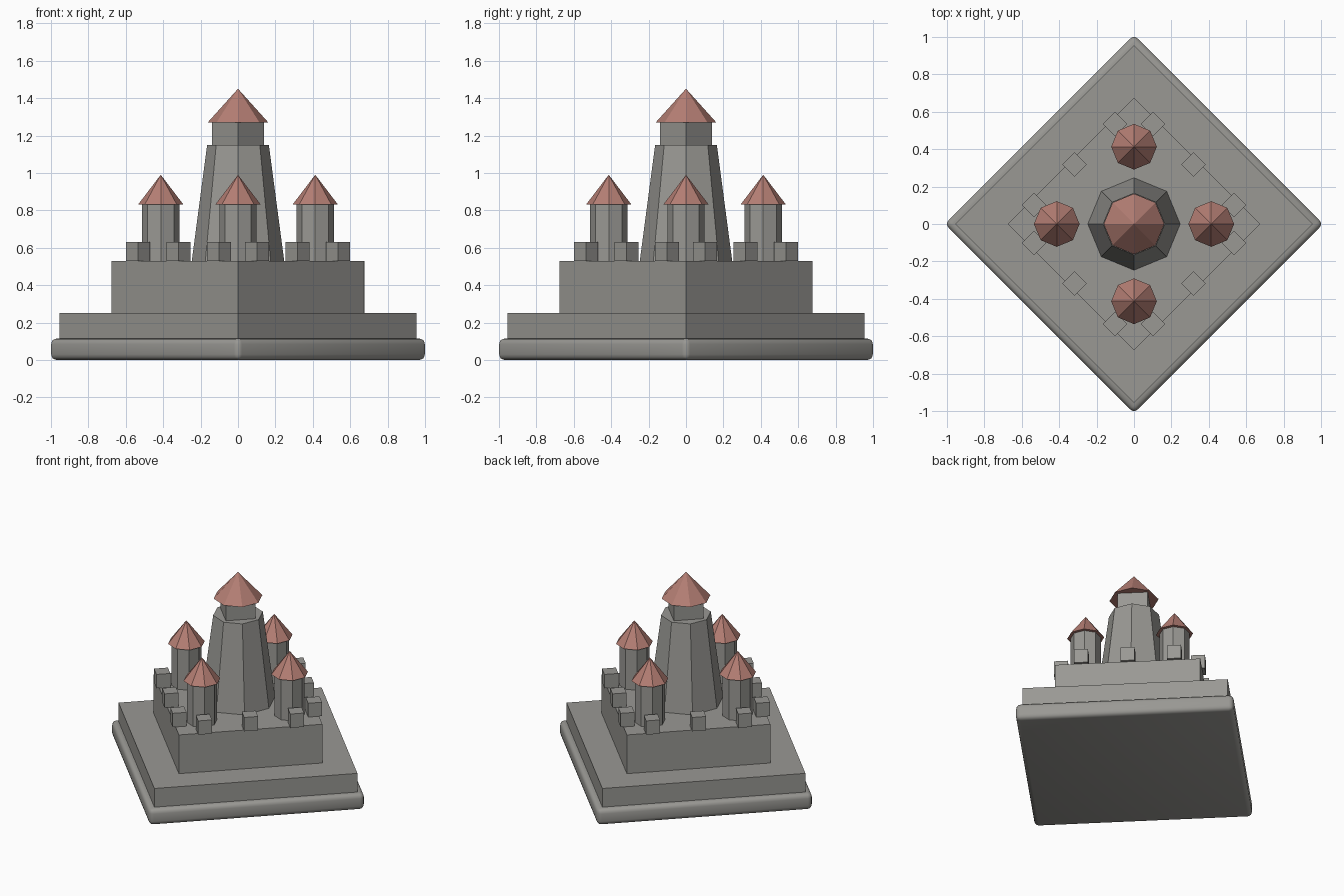
import bpy, math
from math import pi, cos, sin

if "Cube" in bpy.data.objects:
    bpy.data.objects.remove(bpy.data.objects["Cube"])


def material(name, color):
    m = bpy.data.materials.new(name)
    m.diffuse_color = (*color, 1)
    m.use_nodes = True
    m.node_tree.nodes["Principled BSDF"].inputs["Base Color"].default_value = m.diffuse_color
    return m


stone = material("grey_stone", (0.32, 0.315, 0.295))
tile = material("red_roof_tile", (0.46, 0.21, 0.175))


def prism(name, sides, r0, r1, z0, z1, mat, x=0, y=0):
    """Straight or tapered prism with its corners on the x and y axes."""
    bpy.ops.mesh.primitive_cone_add(vertices=sides, radius1=r0, radius2=r1,
                                    depth=z1 - z0, location=(x, y, (z0 + z1) / 2))
    ob = bpy.context.object
    ob.name = name
    ob.data.materials.append(mat)
    return ob


# Stepped square base, the lowest step with rounded edges
plinth = prism("plinth", 4, 1.012, 1.012, 0, 0.115, stone)
bevel = plinth.modifiers.new("round_edges", 'BEVEL')
bevel.width = 0.03
bevel.segments = 3
bpy.ops.object.modifier_apply(modifier=bevel.name)
bpy.ops.object.shade_smooth_by_angle(angle=math.radians(40))
prism("terrace", 4, 0.955, 0.955, 0.115, 0.25, stone)
prism("castle_wall", 4, 0.675, 0.675, 0.25, 0.53, stone)

# Central keep: tapered shaft, square neck and roof
prism("keep", 8, 0.247, 0.165, 0.53, 1.15, stone)
prism("keep_neck", 4, 0.139, 0.139, 1.15, 1.27, stone)
prism("keep_roof", 8, 0.162, 0, 1.27, 1.45, tile)

# Four corner turrets and three battlements along each wall
for k in range(4):
    a = k * pi / 2
    x, y = 0.413 * cos(a), 0.413 * sin(a)
    prism(f"turret_{k}", 8, 0.1, 0.1, 0.53, 0.83, stone, x, y)
    prism(f"turret_roof_{k}", 8, 0.122, 0, 0.83, 0.99, tile, x, y)
    for j, (px, py) in enumerate([(0.535, 0.102), (0.3185, 0.3185), (0.102, 0.535)]):
        prism(f"battlement_{k}_{j}", 4, 0.065, 0.065, 0.53, 0.63, stone,
              px * cos(a) - py * sin(a), px * sin(a) + py * cos(a))
